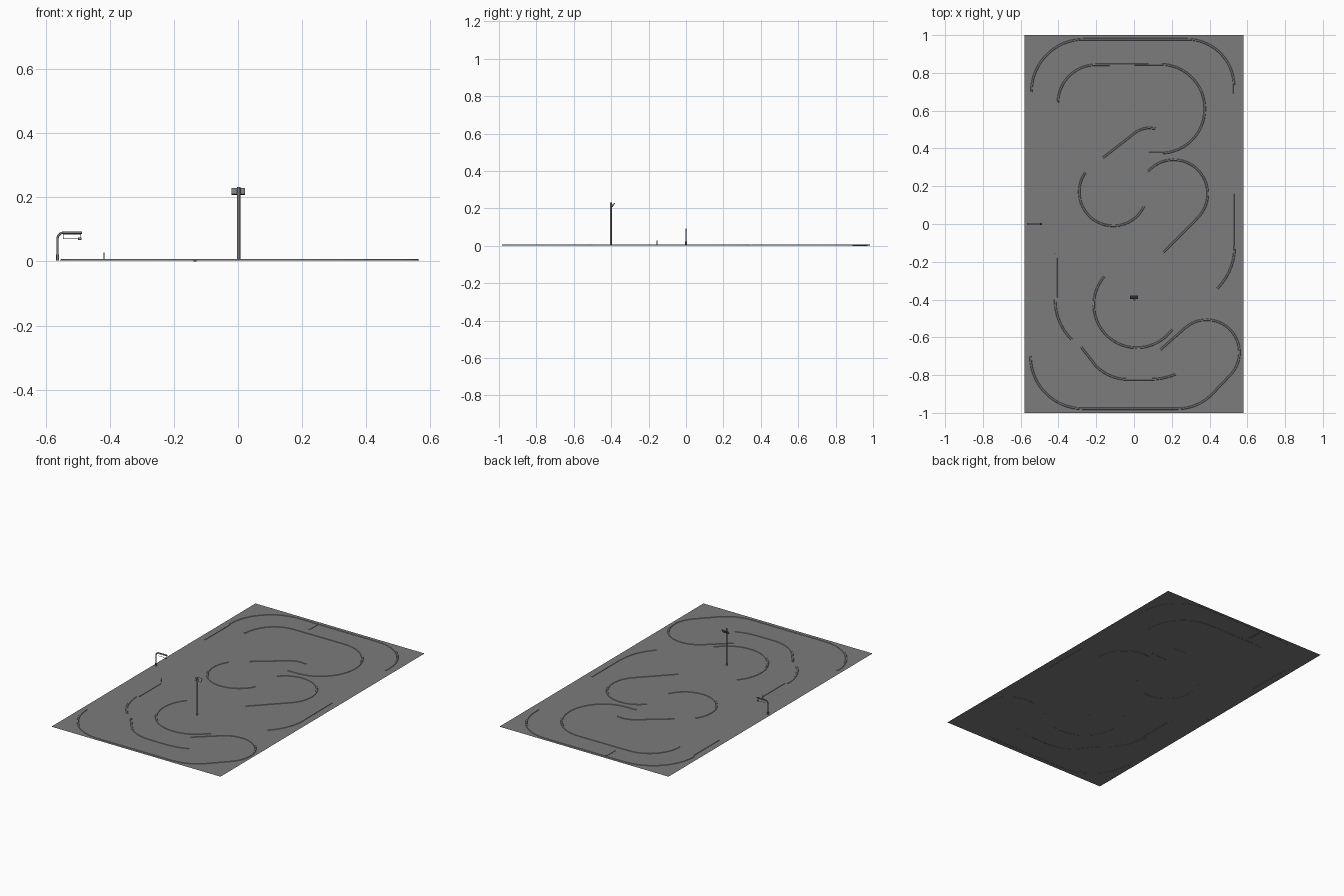
import bpy, bmesh, math
from mathutils import Vector

if "Cube" in bpy.data.objects:
    bpy.data.objects.remove(bpy.data.objects["Cube"])

# dark grey used on every part
dark = bpy.data.materials.new("dark_grey")
dark.diffuse_color = (0.2, 0.2, 0.2, 1)
dark.use_nodes = True
dark.node_tree.nodes["Principled BSDF"].inputs["Base Color"].default_value = dark.diffuse_color


def add_object(name, data):
    data.materials.append(dark)
    ob = bpy.data.objects.new(name, data)
    bpy.context.collection.objects.link(ob)
    return ob


def make_object(name, bm):
    bmesh.ops.recalc_face_normals(bm, faces=bm.faces)
    me = bpy.data.meshes.new(name)
    bm.to_mesh(me)
    bm.free()
    return add_object(name, me)


def box(name, center, size, rot_x=0.0):
    bm = bmesh.new()
    bmesh.ops.create_cube(bm, size=1)
    bmesh.ops.scale(bm, vec=size, verts=bm.verts)
    ob = make_object(name, bm)
    ob.location = center
    ob.rotation_euler.x = rot_x
    return ob


def arc(cx, cy, r, a0, a1):
    n = max(4, int(abs(a1 - a0) / 6))
    angles = [math.radians(a0 + (a1 - a0) * i / n) for i in range(n + 1)]
    return [(cx + r * math.cos(a), cy + r * math.sin(a)) for a in angles]


def strip(name, path, width=0.015, z0=0.002, z1=0.007):
    """Sweep a low section with sloped sides along a path on the ground."""
    pts = [Vector(p) for p in path]
    bm = bmesh.new()
    rings = []
    for i, p in enumerate(pts):
        t = (pts[min(i + 1, len(pts) - 1)] - pts[max(i - 1, 0)]).normalized()
        n = Vector((-t.y, t.x)) * width / 2
        rings.append([bm.verts.new((*(p + n * s), z))
                      for s, z in ((1, z0), (-1, z0), (-0.5, z1), (0.5, z1))])
    for a, b in zip(rings, rings[1:]):
        for k in range(4):
            j = (k + 1) % 4
            bm.faces.new((a[k], a[j], b[j], b[k]))
    bm.faces.new(rings[0])
    bm.faces.new(rings[-1])
    return make_object(name, bm)


def tube(name, pts, radius, closed=False):
    cu = bpy.data.curves.new(name, "CURVE")
    cu.dimensions = "3D"
    cu.bevel_depth, cu.bevel_resolution, cu.use_fill_caps = radius, 2, True
    sp = cu.splines.new("POLY")
    sp.points.add(len(pts) - 1)
    for q, p in zip(sp.points, pts):
        q.co = (*p, 1)
    sp.use_cyclic_u = closed
    return add_object(name, cu)


# ground sheet
bm = bmesh.new()
bmesh.ops.create_grid(bm, x_segments=1, y_segments=1, size=1)
bmesh.ops.scale(bm, vec=(0.58, 1, 1), verts=bm.verts)
bmesh.ops.translate(bm, vec=(0, 0, 0.0045), verts=bm.verts)
make_object("ground", bm)

# curved kerbs edging the track
kerbs = {
    "kerb_outer_north": arc(-0.265, 0.70, 0.278, 180, 90) + arc(0.28, 0.728, 0.25, 90, 0) + [(0.53, 0.69)],
    "kerb_inner_north": arc(-0.20, 0.64, 0.203, 180, 90) + arc(0.14, 0.61, 0.235, 90, -90) + [(0.08, 0.375)],
    "kerb_bend_entry": [(0.115, 0.505)] + arc(0.09, 0.36, 0.15, 95, 135) + [(-0.165, 0.35)],
    "kerb_bend_west": arc(-0.11, 0.17, 0.18, 145, 335),
    "kerb_bend_east": arc(0.21, 0.16, 0.18, 139, -42) + [(0.157, -0.15)],
    "kerb_east": arc(0.22, -0.12, 0.313, 0, -45),
    "kerb_hairpin": arc(0.015, -0.427, 0.228, 139, 312) + [(0.205, -0.56)],
    "kerb_outer_south": [(0.14, -0.665)] + arc(0.385, -0.68, 0.173, 130, -40)
    + arc(0.23, -0.72, 0.258, -40, -90) + arc(-0.27, -0.70, 0.278, -90, -180),
    "kerb_west": arc(-0.118, -0.40, 0.30, 180, 225),
    "kerb_inner_south": [(-0.28, -0.65)] + arc(-0.03, -0.58, 0.243, 225, 270)
    + arc(0.08, -0.45, 0.373, 270, 292),
}
for name, path in kerbs.items():
    strip(name, path)

# narrow straight edging
for name, x, ya, yb in (("edge_northwest", -0.535, 0.44, 0.69),
                        ("edge_east", 0.533, -0.12, 0.16),
                        ("edge_west", -0.404, -0.39, -0.18)):
    strip(name, [(x, ya), (x, yb)], width=0.007)

# start bar across the north straight
box("start_bar", (-0.134, 0.93, 0.0035), (0.010, 0.082, 0.007))

# floodlight mast with tilted lamp head
tube("mast", [(0.002, -0.402, 0.002), (0.002, -0.402, 0.232)], 0.0055)
box("mast_arm", (0.002, -0.396, 0.218), (0.006, 0.012, 0.005))
box("mast_lamp", (0.001, -0.388, 0.218), (0.042, 0.005, 0.024), math.radians(-35))

# bent street lamp on the west side with an open frame hanging below
bend = [(x, 0, z) for x, z in arc(-0.543, 0.07, 0.0195, 180, 90)]
tube("street_lamp_pole", [(-0.5625, 0, 0.003)] + bend + [(-0.486, 0, 0.0895)], 0.0036)
tube("street_lamp_sleeve", [(-0.5625, 0, 0.002), (-0.5625, 0, 0.022)], 0.0046)
tube("lamp_frame", [(-0.545, 0, 0.084), (-0.49, 0, 0.084),
                    (-0.49, 0, 0.071), (-0.545, 0, 0.071)], 0.0012, closed=True)
tube("lamp_bulb", [(-0.498, 0, 0.0705), (-0.488, 0, 0.0705)], 0.004)

# small marker post
box("marker_post", (-0.418, -0.155, 0.016), (0.004, 0.004, 0.024))
